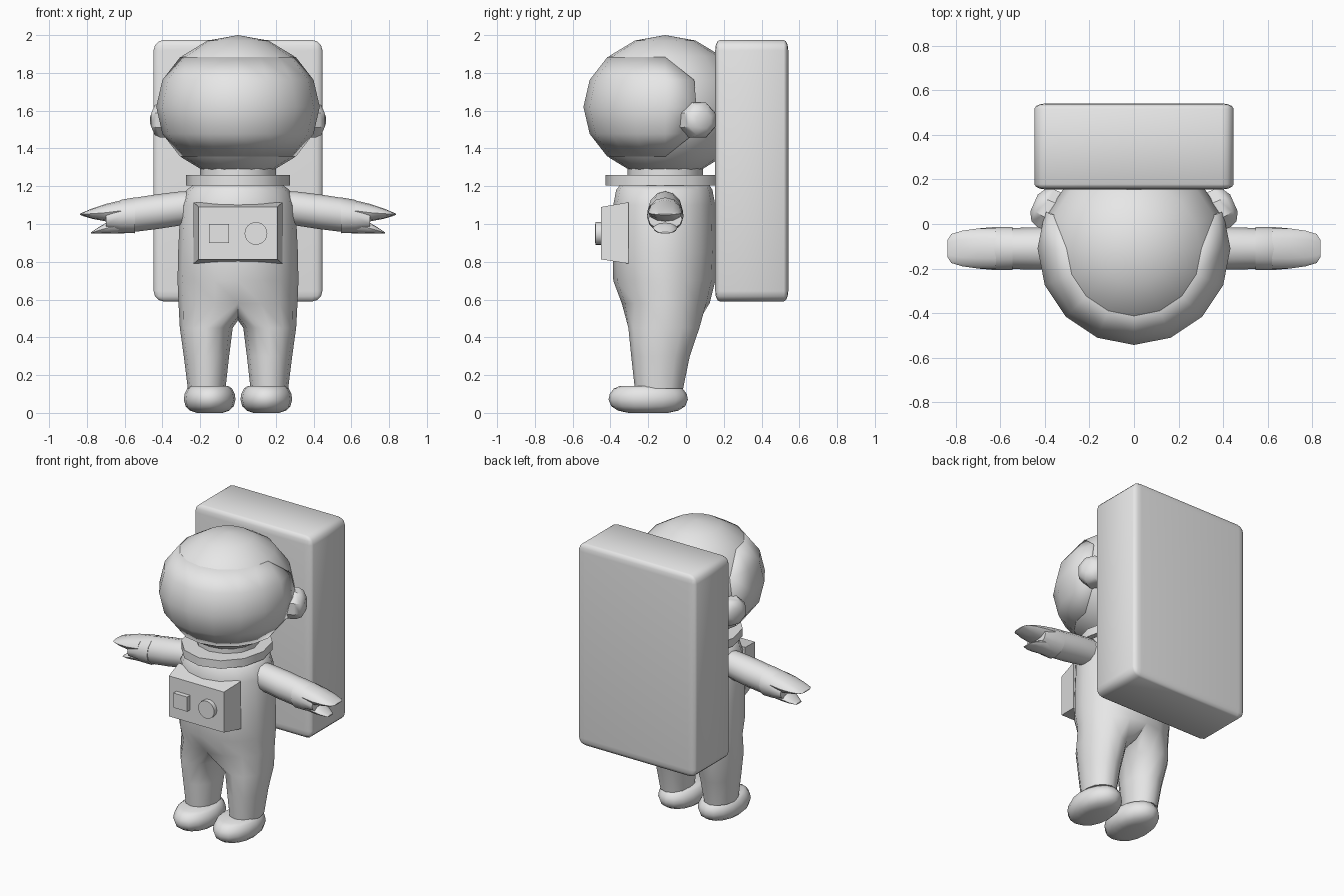
import bpy, bmesh, math
from mathutils import Matrix, Vector

if "Cube" in bpy.data.objects:
    bpy.data.objects.remove(bpy.data.objects["Cube"])

grey = bpy.data.materials.new("suit_grey")
grey.diffuse_color = (0.8, 0.8, 0.8, 1)
grey.use_nodes = True
grey.node_tree.nodes["Principled BSDF"].inputs["Base Color"].default_value = grey.diffuse_color
YC = -0.11          # body axis in y


def finish(bm, name, angle=40):
    bmesh.ops.remove_doubles(bm, verts=bm.verts[:], dist=1e-5)
    bmesh.ops.recalc_face_normals(bm, faces=bm.faces[:])
    me = bpy.data.meshes.new(name)
    bm.to_mesh(me)
    bm.free()
    me.materials.append(grey)
    ob = bpy.data.objects.new(name, me)
    bpy.context.collection.objects.link(ob)
    bpy.ops.object.select_all(action='DESELECT')
    bpy.context.view_layer.objects.active = ob
    ob.select_set(True)
    bpy.ops.object.shade_smooth_by_angle(angle=math.radians(angle))
    return ob


def bridge(bm, a, b):
    n = len(a)
    for i in range(n):
        bm.faces.new((a[i], a[(i + 1) % n], b[(i + 1) % n], b[i]))


def ring(bm, centre, u, v, n, start=0.0):
    """Ellipse of n points spanned by the half-axes u and v."""
    c, u, v = Vector(centre), Vector(u), Vector(v)
    return [bm.verts.new(c + u * math.cos(start + math.tau * i / n)
                         + v * math.sin(start + math.tau * i / n)) for i in range(n)]


def loft(bm, rings):
    for a, b in zip(rings, rings[1:]):
        bridge(bm, a, b)
    bm.faces.new(rings[0])
    bm.faces.new(rings[-1])


def limb(bm, s, stations, n=12):
    """Loft along x; each station is x, z, half depth, half height."""
    loft(bm, [ring(bm, (s * x, YC, z), (0, ry, 0), (0, 0, rz), n)
              for x, z, ry, rz in stations])


# Helmet
HZ = 1.62
bm = bmesh.new()
bmesh.ops.create_uvsphere(bm, u_segments=16, v_segments=8, radius=1,
                          matrix=Matrix.Translation((0, YC, HZ))
                          @ Matrix.Diagonal((0.42, 0.42, 0.38, 1)))
finish(bm, "helmet")

# Visor: raised patch wrapping the front, with cut corners
bm = bmesh.new()


def visor_vert(col, row):
    az = math.radians(-90 + 22.5 * col)
    po = math.radians(45 + 22.5 * row)
    return bm.verts.new((0.433 * math.sin(po) * math.cos(az),
                         YC + 0.433 * math.sin(po) * math.sin(az),
                         HZ + 0.373 * math.cos(po)))


grid = {(c, r): visor_vert(c, r) for c in range(-5, 6) for r in range(5)
        if abs(c) < 5 or 0 < r < 4}
for c in range(-5, 5):
    for r in range(4):
        quad = [grid.get(k) for k in ((c, r), (c, r + 1), (c + 1, r + 1), (c + 1, r))]
        bm.faces.new([p for p in quad if p])
bmesh.ops.recalc_face_normals(bm, faces=bm.faces[:])
visor = finish(bm, "visor")
mod = visor.modifiers.new("thickness", 'SOLIDIFY')
mod.thickness = 0.03
mod.offset = -1 if visor.data.polygons[0].normal.dot(
    visor.data.polygons[0].center - Vector((0, YC, HZ))) > 0 else 1

# Ear caps, turned slightly backwards
for s, side in ((1, "right"), (-1, "left")):
    bm = bmesh.new()
    t = math.radians(24)
    out = Vector((s * math.cos(t), math.sin(t), 0))
    across = Vector((-s * math.sin(t), math.cos(t), 0))
    base = Vector((s * 0.36, 0.055, 1.55))
    loft(bm, [ring(bm, base + out * d, across * r, (0, 0, r), 8, math.pi / 8)
              for d, r in ((-0.06, 0.1), (0.04, 0.1), (0.075, 0.085), (0.097, 0.045))])
    finish(bm, side + "_ear_cap")

# Neck collar
bm = bmesh.new()
loft(bm, [ring(bm, (0, YC - 0.01, z), (0.275, 0, 0), (0, 0.305, 0), 12)
          for z in (1.205, 1.26)])
finish(bm, "collar", 35)

# Neck filler under the helmet
bm = bmesh.new()
loft(bm, [ring(bm, (0, YC, z), (0.2, 0, 0), (0, 0.2, 0), 12) for z in (1.15, 1.32)])
finish(bm, "neck")

# Suit body: torso rings splitting into two legs at the crotch
bm = bmesh.new()
levels = ((1.205, 0.24, -0.35, 0.125), (1.18, 0.272, -0.37, 0.14),
          (1.10, 0.305, -0.385, 0.155), (0.85, 0.317, -0.388, 0.16),
          (0.70, 0.32, -0.385, 0.155), (0.58, 0.315, -0.34, 0.125))
torso = [ring(bm, (0, (f + b) / 2, z), (rx, 0, 0), (0, (b - f) / 2, 0), 16, -math.pi / 2)
         for z, rx, f, b in levels]
for a, b in zip(torso, torso[1:]):
    bridge(bm, a, b)
bm.faces.new(torso[0])
hips = torso[-1]
crotch = [bm.verts.new((0, y, z)) for y, z in ((0.02, 0.51), (YC, 0.49), (-0.24, 0.51))]
legs = ((0.45, 0.168, -0.117, 0.14, 0.188), (0.30, 0.167, -0.135, 0.12, 0.155),
        (0.13, 0.166, -0.143, 0.1, 0.128))
for s in (1, -1):
    half = hips[:9] if s == 1 else [hips[-i % 16] for i in range(9)]
    prev = half + crotch
    for z, cx, cy, rx, ry in legs:
        cur = ring(bm, (s * cx, cy, z), (s * rx, 0, 0), (0, ry, 0), 12, math.radians(-120))
        bridge(bm, prev, cur)
        prev = cur
    bm.faces.new(prev)
finish(bm, "suit_body", 60)

for s, side in ((1, "right"), (-1, "left")):
    # Sleeve
    bm = bmesh.new()
    limb(bm, s, ((0.18, 1.09, 0.08, 0.085), (0.30, 1.083, 0.088, 0.09),
                 (0.43, 1.065, 0.095, 0.092), (0.56, 1.047, 0.092, 0.09)))
    finish(bm, side + "_sleeve")
    # Mitten with fingers above and thumb below
    bm = bmesh.new()
    limb(bm, s, ((0.545, 1.046, 0.097, 0.095), (0.62, 1.04, 0.097, 0.088),
                 (0.70, 1.025, 0.09, 0.055)))
    limb(bm, s, ((0.62, 1.07, 0.09, 0.055), (0.70, 1.06, 0.09, 0.046),
                 (0.77, 1.055, 0.08, 0.028), (0.82, 1.052, 0.065, 0.01),
                 (0.836, 1.051, 0.04, 0.003)))
    limb(bm, s, ((0.60, 0.995, 0.06, 0.045), (0.69, 0.98, 0.065, 0.031),
                 (0.735, 0.967, 0.055, 0.018), (0.777, 0.953, 0.03, 0.004)))
    finish(bm, side + "_mitten")
    # Boot
    bm = bmesh.new()
    loft(bm, [ring(bm, (s * 0.15, -0.2, z), (0.137 * k, 0, 0), (0, 0.21 * k, 0), 16)
              for z, k in ((0.0, 0.5), (0.012, 0.76), (0.035, 0.93), (0.07, 1.0),
                           (0.1, 0.97), (0.128, 0.87), (0.142, 0.72))])
    finish(bm, side + "_boot", 50)

# Chest panel, tapering forward
bm = bmesh.new()
loft(bm, [[bm.verts.new((x * hx, y, z)) for x, z in ((-1, lo), (1, lo), (1, hi), (-1, hi))]
          for y, hx, lo, hi in ((-0.305, 0.235, 0.79, 1.115), (-0.45, 0.208, 0.813, 1.09))])
finish(bm, "chest_panel", 15)

# Square button
bm = bmesh.new()
bmesh.ops.create_cube(bm, size=1, matrix=Matrix.Translation((-0.1, -0.46, 0.95))
                      @ Matrix.Diagonal((0.105, 0.045, 0.1, 1)))
finish(bm, "square_button")

# Round dial
bm = bmesh.new()
loft(bm, [ring(bm, (0.095, y, 0.95), (0.06, 0, 0), (0, 0, 0.06), 24)
          for y in (-0.44, -0.48)])
finish(bm, "round_dial")

# Backpack: bevelled block squeezed in depth
bm = bmesh.new()
bmesh.ops.create_cube(bm, size=1, matrix=Matrix.Diagonal((0.894, 0.894, 1.384, 1)))
bmesh.ops.bevel(bm, geom=bm.edges[:], offset=0.055, segments=3, profile=0.5,
                affect='EDGES')
bmesh.ops.scale(bm, vec=(1, 0.387 / 0.894, 1), verts=bm.verts[:])
bmesh.ops.translate(bm, vec=(0, 0.348, 1.282), verts=bm.verts[:])
finish(bm, "backpack", 50)
